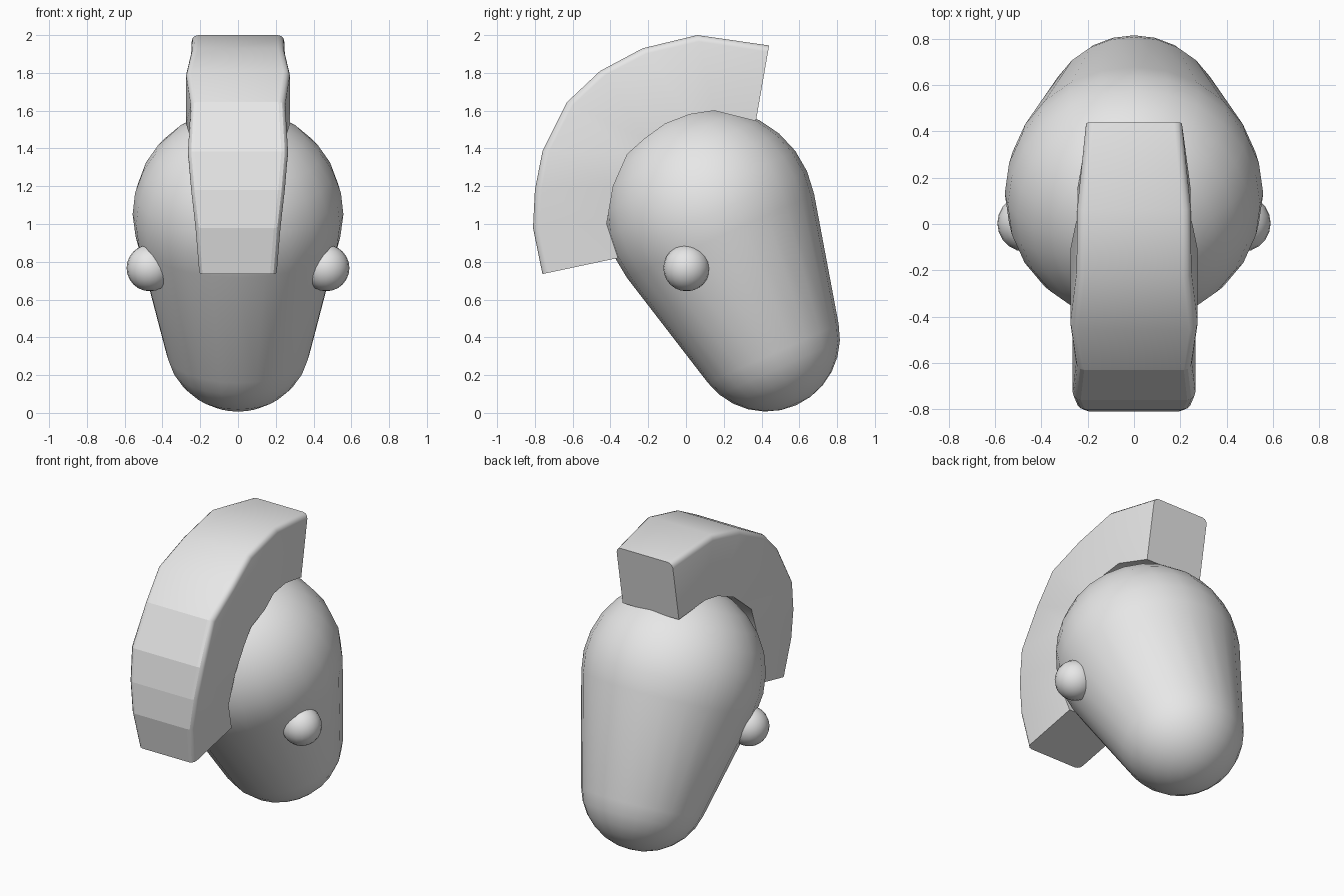
import bpy, bmesh
from math import sin, cos, asin, pi, radians
from mathutils import Vector, Matrix

if "Cube" in bpy.data.objects:
    bpy.data.objects.remove(bpy.data.objects["Cube"], do_unlink=True)

grey = bpy.data.materials.new("plain_grey")
grey.use_nodes = True
grey.diffuse_color = (0.8, 0.8, 0.8, 1)
grey.node_tree.nodes["Principled BSDF"].inputs["Base Color"].default_value = (0.8, 0.8, 0.8, 1)


def finish(name, bm, angle):
    """Turn a bmesh into a smooth shaded object with sharp creases."""
    bmesh.ops.recalc_face_normals(bm, faces=bm.faces)
    mesh = bpy.data.meshes.new(name)
    bm.to_mesh(mesh)
    bm.free()
    mesh.materials.append(grey)
    obj = bpy.data.objects.new(name, mesh)
    bpy.context.collection.objects.link(obj)
    bpy.ops.object.select_all(action="DESELECT")
    obj.select_set(True)
    bpy.context.view_layer.objects.active = obj
    bpy.ops.object.shade_smooth_by_angle(angle=radians(angle))
    return obj


# Head: a tapered capsule from the cranium to the muzzle
cranium, cranium_r = Vector((0, 0.13, 1.055)), 0.558
muzzle, muzzle_r = Vector((0, 0.425, 0.397)), 0.39
axis = cranium - muzzle
tangent = -asin((cranium_r - muzzle_r) / axis.length)


def arc(radius, height, start, end, steps):
    angles = [start + (end - start) * i / steps for i in range(steps + 1)]
    return [(radius * cos(a), 0, height + radius * sin(a)) for a in angles]


profile = arc(cranium_r, axis.length, pi / 2, tangent, 8) + arc(muzzle_r, 0, tangent, -pi / 2, 6)
bm = bmesh.new()
verts = [bm.verts.new(p) for p in profile]
edges = [bm.edges.new(pair) for pair in zip(verts, verts[1:])]
bmesh.ops.spin(bm, geom=verts + edges, cent=(0, 0, 0), axis=(0, 0, 1),
               angle=2 * pi, steps=24, use_duplicate=False)
bmesh.ops.remove_doubles(bm, verts=bm.verts, dist=0.0005)
turn = Vector((0, 0, 1)).rotation_difference(axis).to_matrix().to_4x4()
bmesh.ops.transform(bm, matrix=Matrix.Translation(muzzle) @ turn, verts=bm.verts)
finish("head", bm, 60)

# Eyes: balls half sunk into the head
for name, side in (("left_eye", 1), ("right_eye", -1)):
    bm = bmesh.new()
    bmesh.ops.create_uvsphere(bm, u_segments=20, v_segments=12, radius=0.123,
                              matrix=Matrix.Translation((side * 0.467, 0.003, 0.767)))
    finish(name, bm, 60)

# Crest: stations of outer point, inner point (y, z) and half width
stations = [
    ((-0.76, 0.735), (-0.36, 0.82), 0.205),
    ((-0.81, 0.98), (-0.42, 1.0), 0.225),
    ((-0.80, 1.18), (-0.385, 1.2), 0.248),
    ((-0.76, 1.385), (-0.31, 1.37), 0.265),
    ((-0.63, 1.645), (-0.22, 1.45), 0.25),
    ((-0.455, 1.81), (-0.11, 1.53), 0.275),
    ((-0.23, 1.93), (0.02, 1.58), 0.248),
    ((0.06, 2.0), (0.15, 1.6), 0.245),
    ((0.44, 1.945), (0.37, 1.545), 0.207),
]
ROUND = 0.035
bm = bmesh.new()
rings = []
for outer, inner, width in stations:
    base, tip = Vector((0, *inner)), Vector((0, *outer))
    out = (tip - base).normalized()
    half = [(width, base)]
    for i in range(4):
        a = i * pi / 6
        half.append((width - ROUND * (1 - cos(a)), tip - out * ROUND * (1 - sin(a))))
    section = half + [(-x, p) for x, p in reversed(half)]
    rings.append([bm.verts.new((x, p.y, p.z)) for x, p in section])
for a, b in zip(rings, rings[1:]):
    for i in range(len(a)):
        j = (i + 1) % len(a)
        bm.faces.new((a[i], a[j], b[j], b[i]))
bm.faces.new(rings[0])
bm.faces.new(rings[-1])
crest = finish("crest", bm, 40)

# Flat facets on the lower front of the crest
for face in crest.data.polygons:
    if face.center.y < -0.6 and face.center.z < 1.6 and abs(face.normal.x) < 0.3:
        face.use_smooth = False
